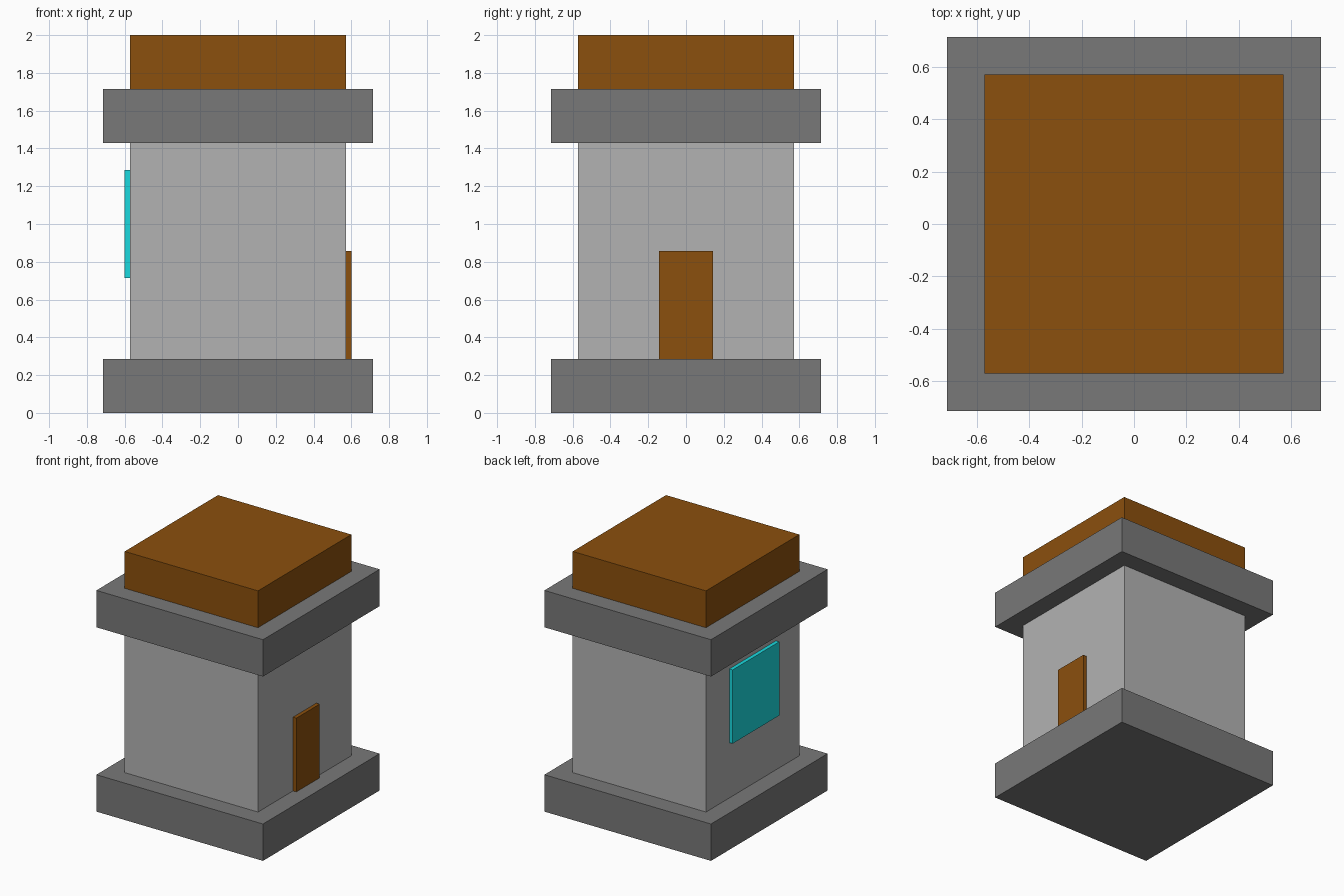
import bpy

if "Cube" in bpy.data.objects:
    bpy.data.objects.remove(bpy.data.objects["Cube"])

U = 2 / 7  # one module of the tower


def material(name, rgb):
    mat = bpy.data.materials.new(name)
    mat.diffuse_color = (*rgb, 1)
    mat.use_nodes = True
    mat.node_tree.nodes["Principled BSDF"].inputs["Base Color"].default_value = mat.diffuse_color
    return mat


stone = material("dark_stone", (0.19, 0.19, 0.19))
plaster = material("light_stone", (0.45, 0.45, 0.45))
wood = material("wood", (0.26, 0.08, 0.004))
glass = material("glass", (0.01, 0.70, 0.74))


def box(name, x, y, z, mat):
    """Box from (min, max) extents given in modules."""
    spans = (x, y, z)
    bpy.ops.mesh.primitive_cube_add(size=1, location=[(a + b) / 2 * U for a, b in spans])
    obj = bpy.context.object
    obj.name = name
    obj.scale = [(b - a) * U for a, b in spans]
    bpy.ops.object.transform_apply(location=False, rotation=False, scale=True)
    obj.data.materials.append(mat)


def tier(name, half, z0, z1, mat):
    box(name, (-half, half), (-half, half), (z0, z1), mat)


# Stacked square tiers
tier("base_slab", 2.5, 0, 1, stone)
tier("tower_body", 2, 1, 5, plaster)
tier("upper_ledge", 2.5, 5, 6, stone)
tier("roof", 2, 6, 7, wood)

# Door on the right wall, window on the left wall
box("door", (2, 2.1), (-0.5, 0.5), (1, 3), wood)
box("window", (-2.1, -2), (-1, 1), (2.5, 4.5), glass)
